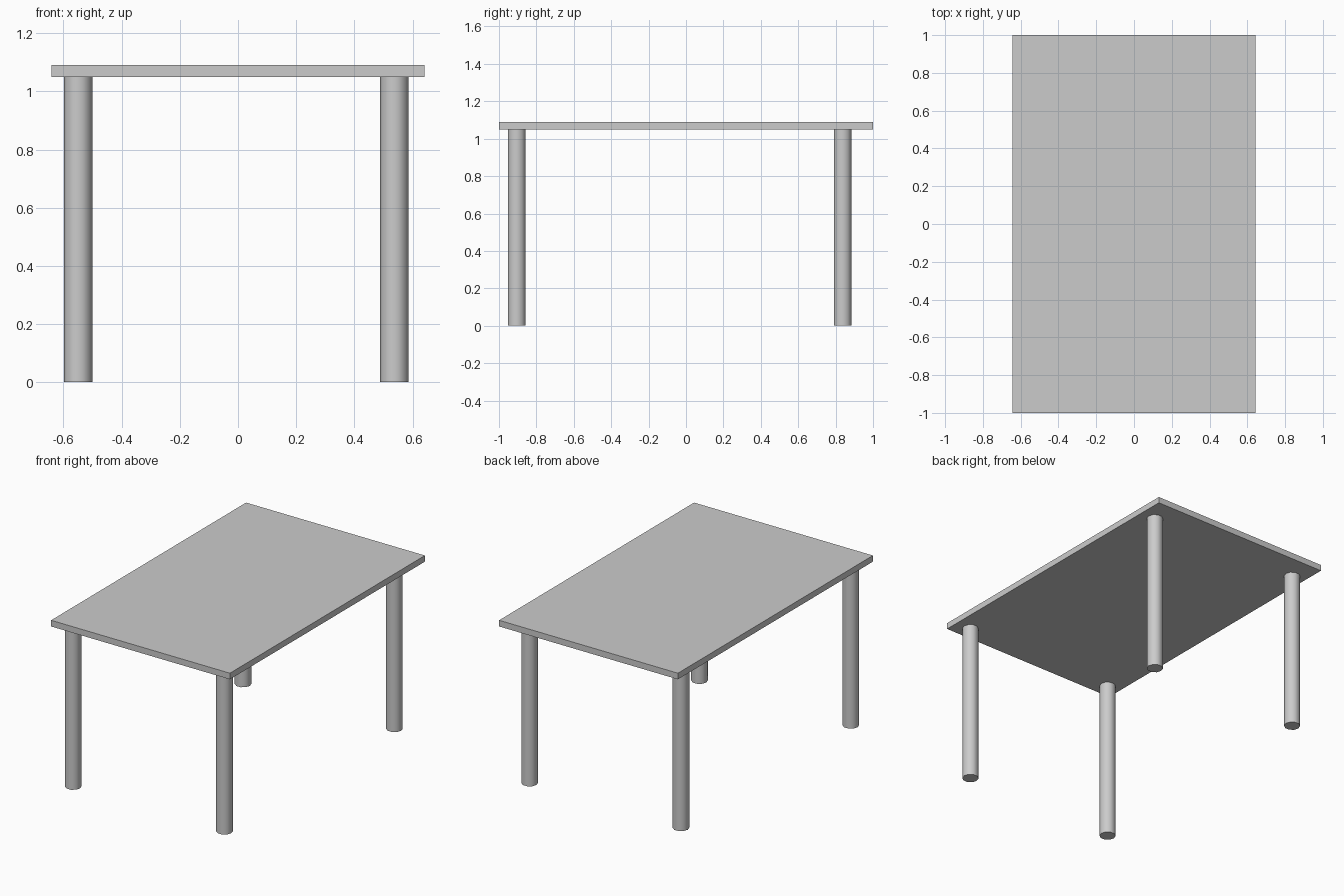
import bpy
import math

cube = bpy.data.objects.get("Cube")
if cube:
    bpy.data.objects.remove(cube, do_unlink=True)

# Single plain grey
grey = bpy.data.materials.new("plain grey")
grey.use_nodes = True
colour = (0.6, 0.6, 0.6, 1)
grey.diffuse_color = colour
grey.node_tree.nodes["Principled BSDF"].inputs["Base Color"].default_value = colour

TOP, UNDERSIDE = 1.09, 1.05
LEG_RADIUS = 0.049


def finish(name):
    obj = bpy.context.object
    obj.name = name
    obj.data.materials.append(grey)
    return obj


# Thin rectangular top
bpy.ops.mesh.primitive_cube_add(size=1, location=(0, 0, (TOP + UNDERSIDE) / 2))
table_top = finish("table_top")
table_top.scale = (1.284, 2, TOP - UNDERSIDE)
bpy.ops.object.transform_apply(location=False, rotation=False, scale=True)

# Four round legs, set slightly off centre under the top
for side, x in (("right", -0.55), ("left", 0.537)):
    for end, y in (("front", -0.905), ("back", 0.837)):
        bpy.ops.mesh.primitive_cylinder_add(
            vertices=10, radius=LEG_RADIUS, depth=UNDERSIDE,
            location=(x, y, UNDERSIDE / 2), rotation=(0, 0, math.pi / 2))
        finish(f"{end}_{side}_leg")
        bpy.ops.object.shade_smooth_by_angle(angle=math.radians(50))
